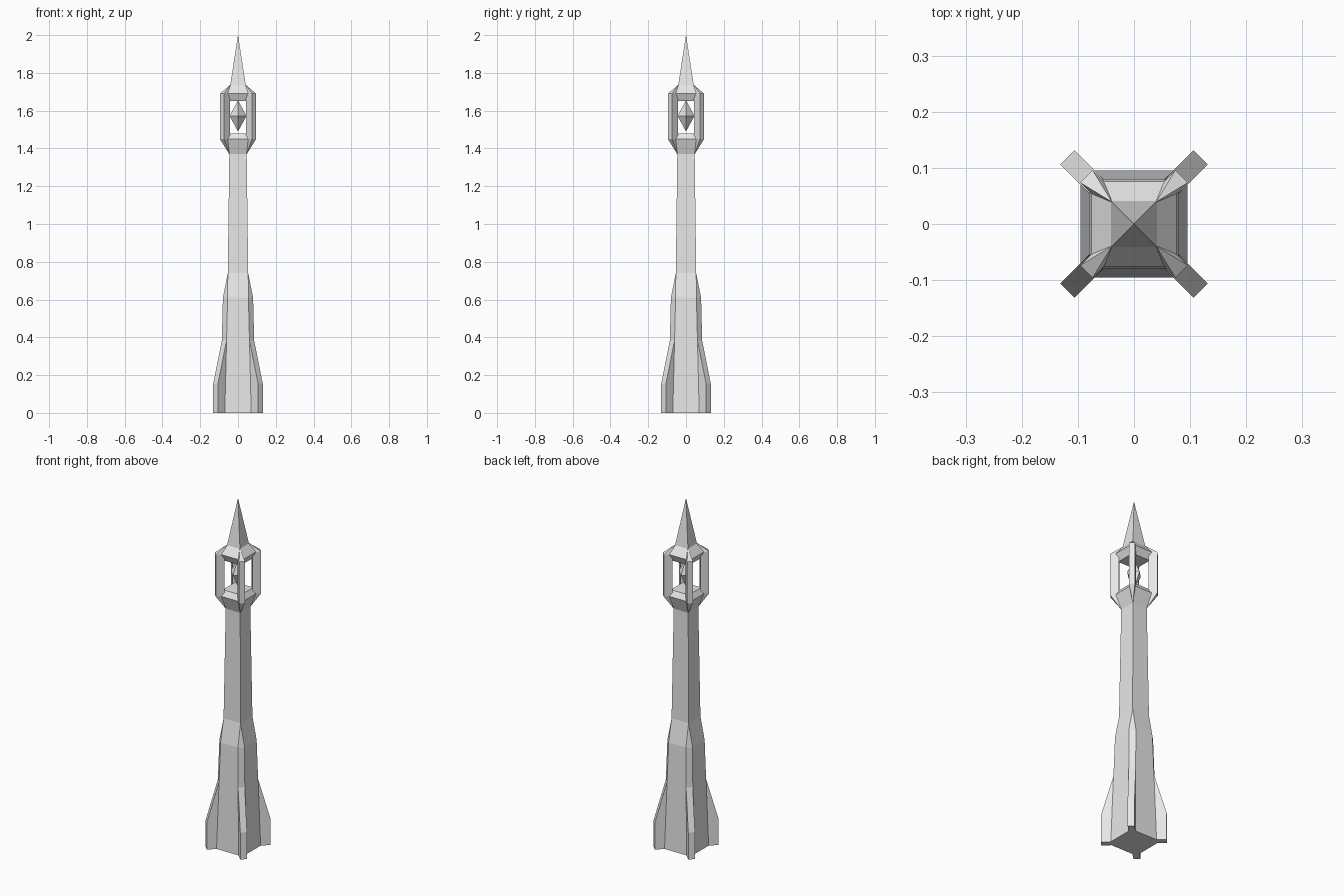
import bpy, bmesh, math
from mathutils import Matrix

if "Cube" in bpy.data.objects:
    bpy.data.objects.remove(bpy.data.objects["Cube"])

stone = bpy.data.materials.new("pale grey stone")
stone.diffuse_color = (0.8, 0.8, 0.8, 1)
stone.use_nodes = True
stone.node_tree.nodes["Principled BSDF"].inputs["Base Color"].default_value = stone.diffuse_color


def loft(name, rings, turn=0.0):
    """Skin a stack of equal-count 3D rings, cap both ends, weld collapsed points."""
    bm = bmesh.new()
    rows = [[bm.verts.new(p) for p in ring] for ring in rings]
    n = len(rows[0])
    for a, b in zip(rows, rows[1:]):
        for i in range(n):
            j = (i + 1) % n
            bm.faces.new((a[i], a[j], b[j], b[i]))
    bm.faces.new(rows[0][::-1])
    bm.faces.new(rows[-1])
    bmesh.ops.remove_doubles(bm, verts=bm.verts, dist=0.0005)
    bmesh.ops.dissolve_degenerate(bm, edges=bm.edges, dist=0.0001)
    bmesh.ops.recalc_face_normals(bm, faces=bm.faces)
    bmesh.ops.rotate(bm, verts=bm.verts, matrix=Matrix.Rotation(turn, 3, 'Z'))
    mesh = bpy.data.meshes.new(name)
    bm.to_mesh(mesh)
    bm.free()
    mesh.materials.append(stone)
    ob = bpy.data.objects.new(name, mesh)
    bpy.context.collection.objects.link(ob)
    return ob


def square(z, h, c=0.0):
    """Square ring of half-width h with corners chamfered by c."""
    k = h - c
    return [(h, -k, z), (h, k, z), (k, h, z), (-k, h, z),
            (-h, k, z), (-h, -k, z), (-k, -h, z), (k, -h, z)]


def slab(z, r0, r1, t):
    """Radial rectangle from r0 to r1, half thickness t."""
    return [(r0, -t, z), (r1, -t, z), (r1, t, z), (r0, t, z)]


# Main shaft: chamfered lower part merging into a sharp square column
loft("tower_shaft", [square(0, 0.095, 0.025), square(0.61, 0.08, 0.025),
                     square(0.74, 0.054), square(1.37, 0.046),
                     square(1.45, 0.076), square(1.48, 0.057)])

# Spire with its flared cap
loft("spire", [square(1.65, 0.057), square(1.69, 0.076),
               square(1.735, 0.041), square(2.0, 0.0)])

# Crystal hanging in the open lantern
loft("lantern_crystal", [slab(1.49, 0, 0, 0),
                         [(0.045, 0, 1.572), (0, 0.045, 1.572),
                          (-0.045, 0, 1.572), (0, -0.045, 1.572)],
                         slab(1.655, 0, 0, 0)])

# Four diagonal buttress fins and lantern posts
for i in range(4):
    a = math.radians(45 + 90 * i)
    loft(f"base_fin_{i + 1}", [slab(0, 0.08, 0.168, 0.0177),
                               slab(0.155, 0.08, 0.168, 0.0177),
                               slab(0.385, 0.08, 0.103, 0.0177)], a)
    loft(f"lantern_post_{i + 1}", [slab(1.37, 0.055, 0.065, 0.0005),
                                   slab(1.45, 0.075, 0.12, 0.0155),
                                   slab(1.69, 0.075, 0.12, 0.0155),
                                   slab(1.737, 0.05, 0.058, 0.0005)], a)
